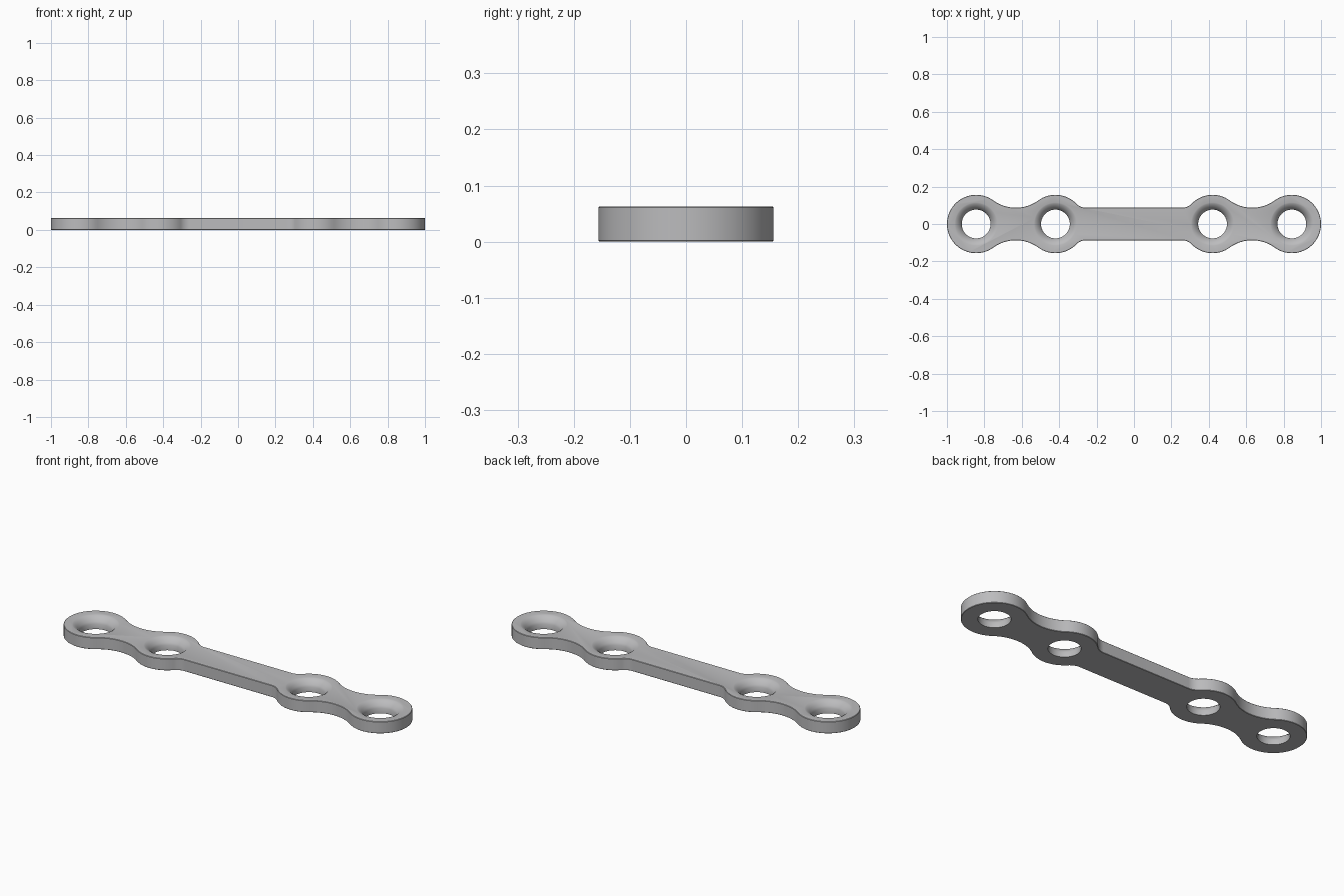
import bpy, bmesh, math
from mathutils import Vector

cube = bpy.data.objects.get("Cube")
if cube:
    bpy.data.objects.remove(cube, do_unlink=True)

THICK = 0.063
LOBE_R, NECK = 0.156, 0.087
OUTER, INNER = 1 - LOBE_R, 0.42
HOLE_R, SINK_R, SINK_Z = 0.077, 0.115, 0.027
EDGE = 0.002

steel = bpy.data.materials.new("steel grey")
steel.use_nodes = True
grey = (0.5, 0.5, 0.51, 1)
steel.diffuse_color = grey
steel.node_tree.nodes["Principled BSDF"].inputs["Base Color"].default_value = grey


def arc(cx, cy, r, a, b, n):
    return [Vector((cx + r * math.cos(a + (b - a) * i / n),
                    cy + r * math.sin(a + (b - a) * i / n))) for i in range(n + 1)]


# Concave fillets: waist between two lobes, and blend into the straight bar
half = (OUTER - INNER) / 2
gap = LOBE_R - NECK
waist_y = (half ** 2 - gap ** 2) / (2 * gap) + NECK - gap + gap
waist_y = (half ** 2 - gap ** 2) / (2 * gap)
waist_r = waist_y - NECK
waist_a = math.atan2(waist_y, half)
bar_r = 0.07
bar_y = NECK + bar_r
bar_dx = math.sqrt((LOBE_R + bar_r) ** 2 - bar_y ** 2)
bar_a = math.atan2(bar_y, bar_dx)

# Quarter outline from the end tip to the bar, then mirrored into a loop
quarter = arc(OUTER, 0, LOBE_R, 0, math.pi - waist_a, 28)
quarter += arc(INNER + half, waist_y, waist_r, -waist_a, waist_a - math.pi, 20)[1:]
quarter += arc(INNER, 0, LOBE_R, waist_a, math.pi - bar_a, 16)[1:]
quarter += arc(INNER - bar_dx, bar_y, bar_r, -bar_a, -math.pi / 2, 10)[1:]
upper = quarter + [Vector((-p.x, p.y)) for p in reversed(quarter)]
outline = upper + [Vector((p.x, -p.y)) for p in reversed(upper[1:-1])]


def make_object(name, bm):
    bmesh.ops.recalc_face_normals(bm, faces=bm.faces)
    mesh = bpy.data.meshes.new(name)
    bm.to_mesh(mesh)
    bm.free()
    mesh.materials.append(steel)
    obj = bpy.data.objects.new(name, mesh)
    bpy.context.scene.collection.objects.link(obj)
    return obj


def stack(bm, rings):
    """Skin a list of closed rings and cap both ends."""
    loops = [[bm.verts.new(p) for p in ring] for ring in rings]
    n = len(loops[0])
    for low, high in zip(loops, loops[1:]):
        for i in range(n):
            j = (i + 1) % n
            bm.faces.new((low[i], low[j], high[j], high[i]))
    bm.faces.new(loops[0][::-1])
    bm.faces.new(loops[-1])


def inset(points, d):
    result = []
    for i, p in enumerate(points):
        t = (points[(i + 1) % len(points)] - points[i - 1]).normalized()
        result.append(p + Vector((-t.y, t.x)) * d)
    return result


# Plate with finely broken edges
bm = bmesh.new()
levels = [(0, EDGE), (EDGE, 0), (THICK - EDGE, 0), (THICK, EDGE)]
stack(bm, [[(p.x, p.y, z) for p in inset(outline, d)] for z, d in levels])
plate = make_object("bone_plate", bm)

# Screw hole cutters: straight bore opening into a softened countersink
profile = [(HOLE_R, -0.05), (HOLE_R, SINK_Z),
           (HOLE_R + 0.006, SINK_Z + 0.011), (HOLE_R + 0.014, SINK_Z + 0.021),
           (HOLE_R + 0.023, SINK_Z + 0.029), (SINK_R - 0.006, THICK - 0.002),
           (SINK_R, THICK), (SINK_R + 0.005, THICK + 0.02)]
bm = bmesh.new()
for x in (-OUTER, -INNER, INNER, OUTER):
    stack(bm, [[(p.x, p.y, z) for p in arc(x, 0, r, 0, math.tau, 64)[:-1]]
               for r, z in profile])
cutter = make_object("screw_hole_cutter", bm)
cutter.hide_render = True

mod = plate.modifiers.new("screw_holes", 'BOOLEAN')
mod.operation = 'DIFFERENCE'
mod.solver = 'EXACT'
mod.object = cutter
bpy.ops.object.select_all(action='DESELECT')
bpy.context.view_layer.objects.active = plate
plate.select_set(True)
bpy.ops.object.modifier_apply(modifier=mod.name)
bpy.data.objects.remove(cutter, do_unlink=True)
bpy.ops.object.shade_smooth_by_angle(angle=math.radians(30))
